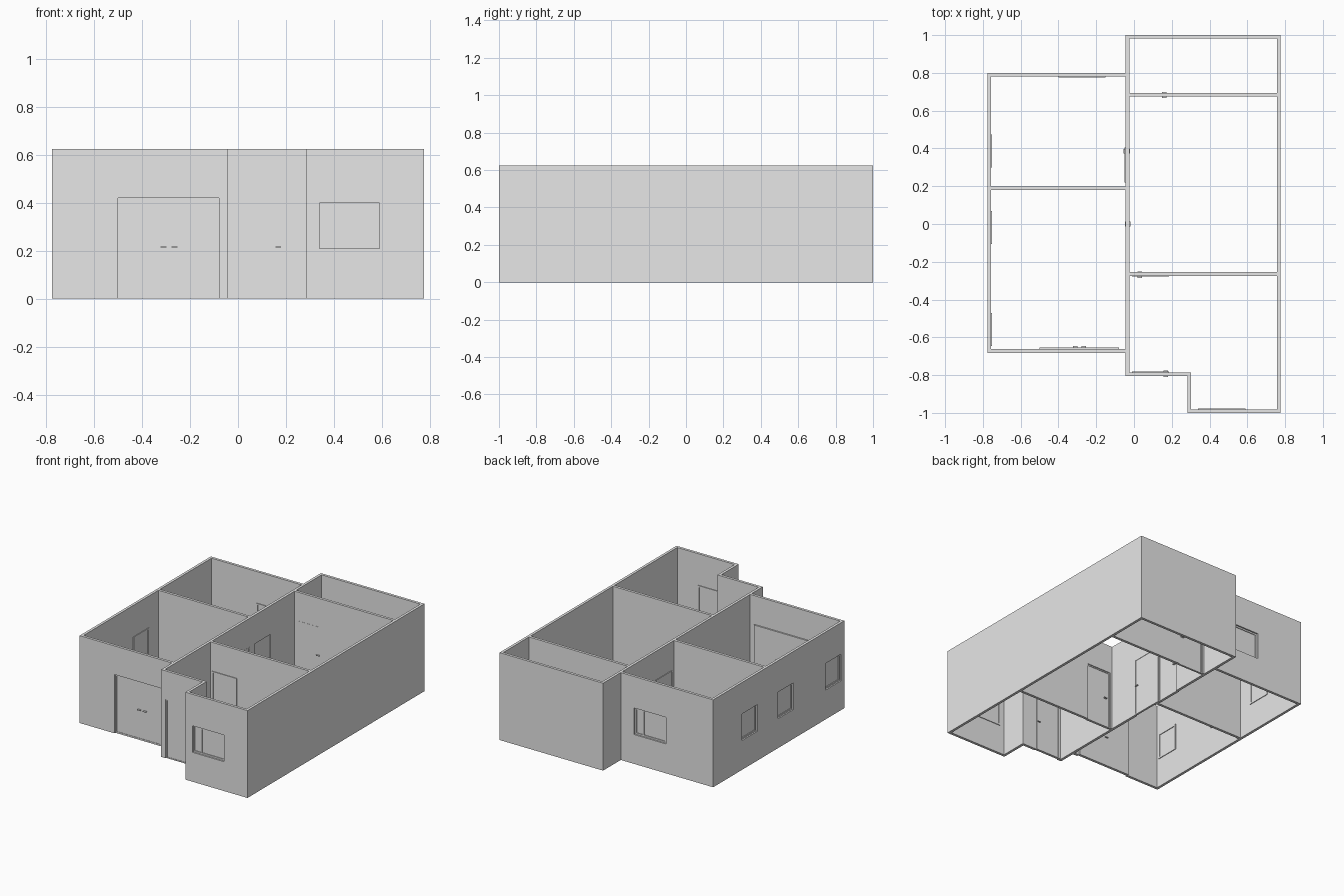
import bpy, bmesh
from mathutils import Matrix, Vector

if "Cube" in bpy.data.objects:
    bpy.data.objects.remove(bpy.data.objects["Cube"], do_unlink=True)

H, T = 0.625, 0.019          # wall height and thickness
DOOR_H = 0.42
SILL, HEAD = 0.21, 0.40      # window heights

grey = bpy.data.materials.new("plaster_grey")
grey.use_nodes = True
grey.diffuse_color = (0.8, 0.8, 0.8, 1)
grey.node_tree.nodes["Principled BSDF"].inputs["Base Color"].default_value = grey.diffuse_color


def boxes(name, items):
    """One object made from (x0, x1, y0, y1, z0, z1) boxes."""
    bm = bmesh.new()
    for x0, x1, y0, y1, z0, z1 in items:
        mat = Matrix.Translation(((x0 + x1) / 2, (y0 + y1) / 2, (z0 + z1) / 2))
        size = Matrix.Diagonal((x1 - x0, y1 - y0, z1 - z0, 1))
        bmesh.ops.create_cube(bm, size=1, matrix=mat @ size)
    me = bpy.data.meshes.new(name)
    bm.to_mesh(me)
    bm.free()
    me.materials.append(grey)
    ob = bpy.data.objects.new(name, me)
    bpy.context.collection.objects.link(ob)
    return ob


def place(axis, face, inward, items):
    """Turn (along0, along1, depth0, depth1, z0, z1) into boxes on a wall face."""
    out = []
    for a, b, d0, d1, z0, z1 in items:
        p, q = sorted((face + inward * d0, face + inward * d1))
        out.append((a, b, p, q, z0, z1) if axis == "x" else (p, q, a, b, z0, z1))
    return out


def frame(a, b, z0, z1, w, d0, d1):
    """Four bars around an opening."""
    return [(a, a + w, d0, d1, z0, z1), (b - w, b, d0, d1, z0, z1),
            (a + w, b - w, d0, d1, z1 - w, z1), (a + w, b - w, d0, d1, z0, z0 + w)]


cuts = []


def window(name, axis, face, inward, a, b, mullion=None):
    w = 0.011
    items = frame(a, b, SILL, HEAD, w, 0.010, T + 0.005)
    items.append((a + w, b - w, 0.015, 0.019, SILL + w, HEAD - w))
    if mullion is not None:
        items.append((mullion - 0.005, mullion + 0.005, 0.010, 0.015, SILL + w, HEAD - w))
    boxes(name, place(axis, face, inward, items))
    cuts.extend(place(axis, face, inward, [(a, b, -0.01, T + 0.01, SILL, HEAD)]))


def door(name, axis, face, inward, a, b, handles, w=0.008, recess=0.006, proud=0.005):
    items = frame(a, b, 0, DOOR_H, w, recess, T + proud)
    items.append((a + w, b - w, recess + 0.003, T + proud - 0.003, w, DOOR_H - w))
    for h in handles:
        items.append((h - 0.012, h + 0.012, recess - 0.010, T + proud + 0.006, 0.213, 0.218))
    boxes(name, place(axis, face, inward, items))
    cuts.extend(place(axis, face, inward, [(a, b, -0.01, T + 0.01, -0.01, DOOR_H)]))


# Windows
window("front_window", "x", -1.0, 1, 0.34, 0.59, 0.405)
window("back_window", "x", 0.80, -1, -0.40, -0.15, -0.215)
for i, (a, b) in enumerate([(0.30, 0.475), (-0.105, 0.07), (-0.645, -0.47)]):
    window(f"side_window_{i + 1}", "y", -0.775, 1, a, b)

# Doors
door("double_door", "x", -0.682, 1, -0.50, -0.08, (-0.31, -0.265), 0.011, 0.010, 0.010)
door("entry_door", "x", -0.805, 1, -0.01, 0.185, (0.168,))
door("hall_door", "x", -0.255, -1, -0.01, 0.185, (0.03,))
door("rear_room_door", "x", 0.694, -1, -0.01, 0.185, (0.16,), proud=0.001)
door("bedroom_door", "y", -0.025, -1, 0.22, 0.405, (0.385,))
door("living_door", "y", -0.044, 1, -0.02, 0.165, (0.0,), proud=0.001)

# Walls: (name, x0, x1, y0, y1)
XL, XR, C0, C1, S = -0.775, 0.775, -0.044, -0.025, 0.283
walls = [
    ("left_wall", XL, XL + T, -0.682, 0.80),
    ("left_back_wall", XL + T, C0, 0.80 - T, 0.80),
    ("left_front_wall", XL + T, C0, -0.682, -0.682 + T),
    ("left_partition", XL + T, C0, 0.18, 0.18 + T),
    ("centre_wall", C0, C1, -0.805, 1.0),
    ("right_wall", XR - T, XR, -1.0, 1.0),
    ("back_wall", C1, XR - T, 1.0 - T, 1.0),
    ("rear_partition", C1, XR - T, 0.694 - T, 0.694),
    ("front_partition", C1, XR - T, -0.255 - T, -0.255),
    ("porch_wall", C1, S + T, -0.805, -0.805 + T),
    ("step_wall", S, S + T, -1.0, -0.805),
    ("front_wall", S + T, XR - T, -1.0, -1.0 + T),
]
cutter = boxes("opening_cutter", cuts)
cutter.hide_render = True
built = []
for name, x0, x1, y0, y1 in walls:
    ob = boxes(name, [(x0, x1, y0, y1, 0, H)])
    mod = ob.modifiers.new("openings", "BOOLEAN")
    mod.object, mod.solver = cutter, "EXACT"
    built.append(ob)

# Bake the openings, then drop the cutter
deps = bpy.context.evaluated_depsgraph_get()
for ob in built:
    me = bpy.data.meshes.new_from_object(ob.evaluated_get(deps))
    ob.modifiers.clear()
    ob.data = me
bpy.data.objects.remove(cutter, do_unlink=True)
